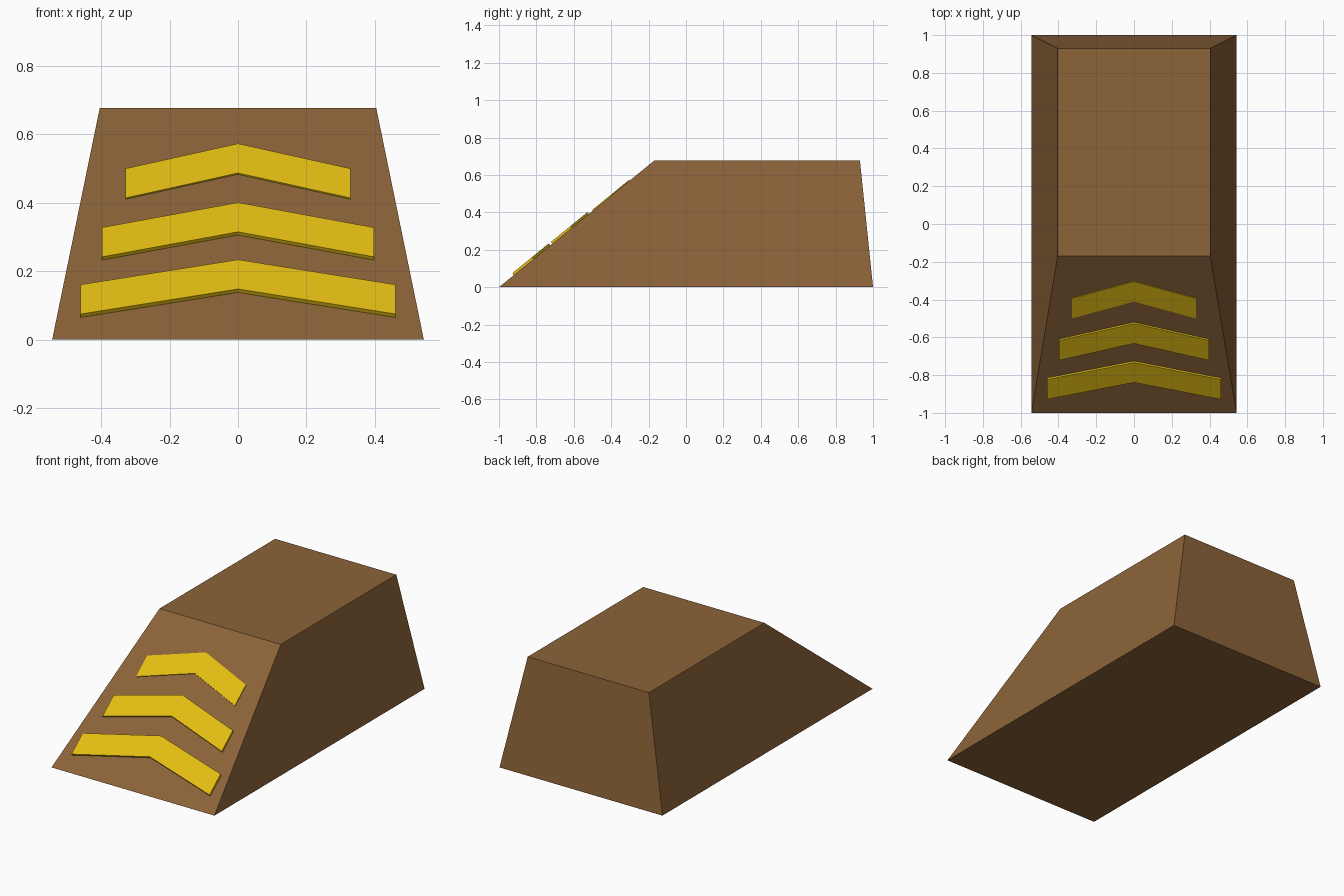
import bpy
from mathutils import Vector

if "Cube" in bpy.data.objects:
    bpy.data.objects.remove(bpy.data.objects["Cube"])

H = 0.677                                   # ramp height
FRONT, BACK = -0.17, 0.93                   # top face extent in y
NORMAL = Vector((0, -H, FRONT + 1)).normalized()


def material(name, color):
    m = bpy.data.materials.new(name)
    m.diffuse_color = color
    m.use_nodes = True
    m.node_tree.nodes["Principled BSDF"].inputs["Base Color"].default_value = m.diffuse_color
    return m


def prism(name, lower, upper, mat):
    """Solid between two matching outlines, both counter-clockwise from outside."""
    n = len(lower)
    faces = [tuple(reversed(range(n)))] if n == 4 else []
    if n == 4:
        faces.append((4, 5, 6, 7))
    else:  # chevron: split at the centre fold
        faces += [(5, 4, 1, 0), (4, 3, 2, 1), (6, 7, 10, 11), (7, 8, 9, 10)]
    faces += [(i, (i + 1) % n, n + (i + 1) % n, n + i) for i in range(n)]
    mesh = bpy.data.meshes.new(name)
    mesh.from_pydata([tuple(v) for v in lower + upper], [], faces)
    mesh.materials.append(mat)
    obj = bpy.data.objects.new(name, mesh)
    bpy.context.collection.objects.link(obj)
    return obj


def rect(w, y0, y1, z):
    return [(-w, y0, z), (w, y0, z), (w, y1, z), (-w, y1, z)]


brown = material("ramp_brown", (0.26, 0.125, 0.04, 1))
yellow = material("arrow_yellow", (0.78, 0.52, 0.006, 1))

# Ramp body
prism("ramp_body", rect(0.543, -1, 1, 0), rect(0.404, FRONT, BACK, H), brown)

# Raised chevrons on the slope: half width, lower end height, thickness
for i, (w, z, t) in enumerate([(0.46, 0.075, 0.013),
                               (0.397, 0.242, 0.012),
                               (0.329, 0.414, 0.005)]):
    outline = [(-w, z), (0, z + 0.073), (w, z),
               (w, z + 0.086), (0, z + 0.159), (-w, z + 0.086)]
    top = [Vector((x, -1 + (FRONT + 1) * (h - NORMAL.z * t) / H + NORMAL.y * t, h))
           for x, h in outline]
    base = [v - NORMAL * (t + 0.001) for v in top]
    prism(f"chevron_{i + 1}", base, top, yellow)
